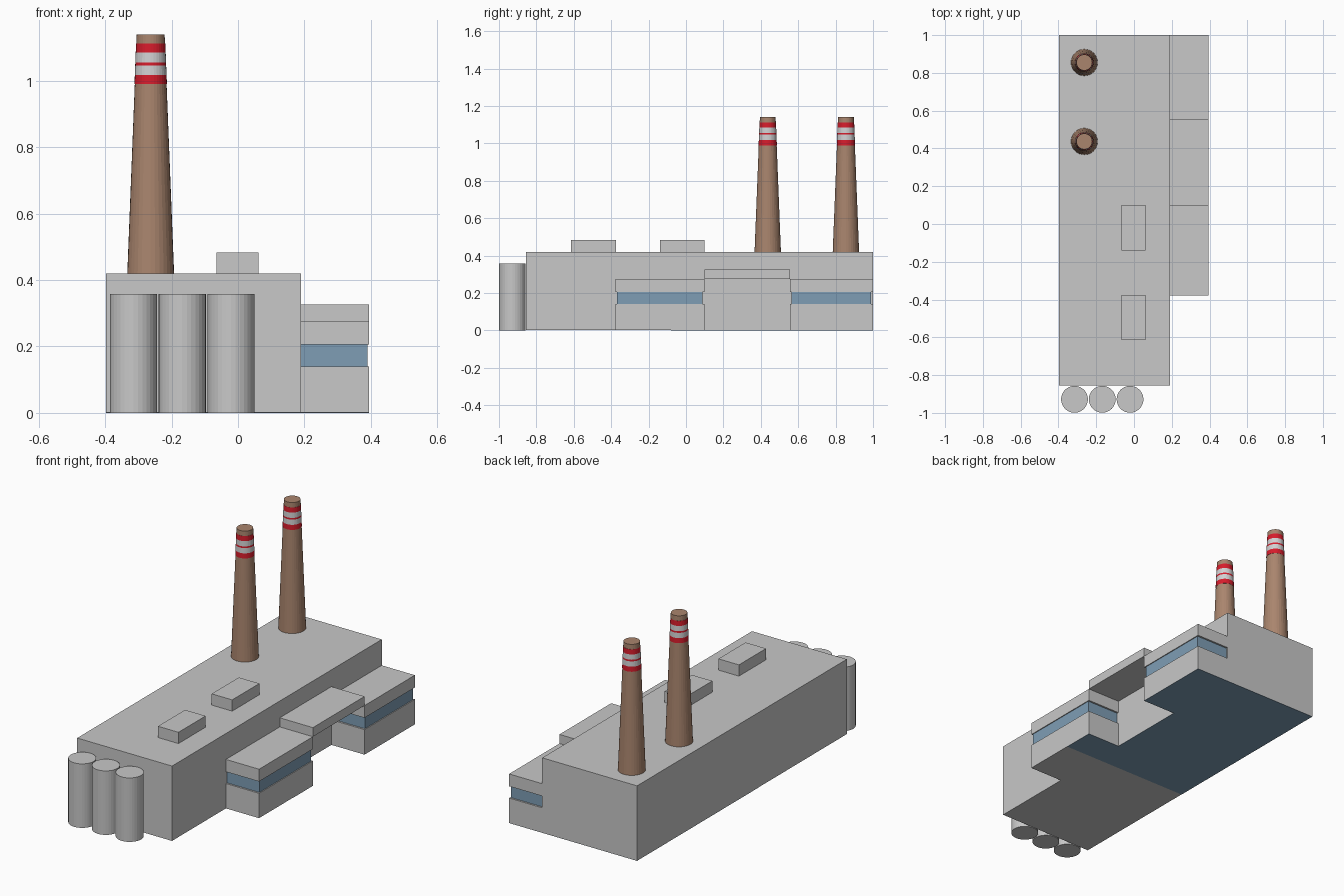
import bpy, bmesh, math

if "Cube" in bpy.data.objects:
    bpy.data.objects.remove(bpy.data.objects["Cube"])

def material(name, rgb):
    m = bpy.data.materials.new(name)
    m.diffuse_color = (*rgb, 1.0)
    m.use_nodes = True
    m.node_tree.nodes["Principled BSDF"].inputs["Base Color"].default_value = m.diffuse_color
    return m

GREY = material("concrete grey", (0.58, 0.58, 0.58))
BLUE = material("window blue", (0.21, 0.34, 0.46))
BROWN = material("brick brown", (0.40, 0.235, 0.155))
RED = material("stripe red", (0.68, 0.012, 0.025))
WHITE = material("stripe white", (0.64, 0.64, 0.65))

def finish(name, bm, mats):
    bmesh.ops.recalc_face_normals(bm, faces=bm.faces[:])
    me = bpy.data.meshes.new(name)
    bm.to_mesh(me)
    bm.free()
    for m in mats:
        me.materials.append(m)
    ob = bpy.data.objects.new(name, me)
    bpy.context.collection.objects.link(ob)
    return ob

def box(name, x, y, z, mat):
    bm = bmesh.new()
    bmesh.ops.create_cube(bm, size=1)
    for v in bm.verts:
        for i, (lo, hi) in enumerate((x, y, z)):
            v.co[i] = hi if v.co[i] > 0 else lo
    return finish(name, bm, [mat])

def lathe(name, cx, cy, profile, mats, seg=32):
    """Capped round tower; profile rows are (radius, z, material of the ring above)."""
    bm = bmesh.new()
    rings = [[bm.verts.new((cx + r * math.cos(2 * math.pi * k / seg),
                            cy + r * math.sin(2 * math.pi * k / seg), z))
              for k in range(seg)] for r, z, _ in profile]
    for i in range(len(rings) - 1):
        for k in range(seg):
            n = (k + 1) % seg
            f = bm.faces.new((rings[i][k], rings[i][n], rings[i + 1][n], rings[i + 1][k]))
            f.material_index = profile[i][2]
    bm.faces.new(rings[0][::-1])
    bm.faces.new(rings[-1])
    return finish(name, bm, mats)

# Main hall
box("main_hall", (-0.397, 0.19), (-0.855, 1.0), (0.001, 0.42), GREY)

# Rooftop units
for i, y in enumerate((-0.615, -0.14)):
    box(f"roof_unit_{i + 1}", (-0.065, 0.062), (y, y + 0.24), (0.415, 0.483), GREY)

# Side wings: lower block, recessed window band, upper block
for i, (y0, y1) in enumerate(((-0.378, 0.098), (0.555, 1.0))):
    x = (0.185, 0.395)
    box(f"wing_{i + 1}_lower", x, (y0, y1), (0.001, 0.14), GREY)
    box(f"wing_{i + 1}_window", (0.185, 0.39), (y0 + 0.01, y1 - 0.01), (0.135, 0.21), BLUE)
    box(f"wing_{i + 1}_upper", x, (y0, y1), (0.206, 0.275), GREY)
    # Blue underside panel of the wing
    box(f"wing_{i + 1}_underside", (0.19, 0.395), (max(y0, -0.08), y1), (0.0, 0.002), BLUE)

# Raised slab bridging the two wings
box("bridge_roof", (0.185, 0.395), (0.098, 0.555), (0.275, 0.326), GREY)

# Blue underside panel of the hall
box("hall_underside", (-0.397, 0.19), (-0.08, 1.0), (0.0, 0.002), BLUE)

# Storage silos along the front
for i in range(3):
    lathe(f"silo_{i + 1}", -0.315 + 0.147 * i, -0.928,
          [(0.071, 0.0, 0), (0.071, 0.358, 0)], [GREY])

# Tapered chimneys with painted bands standing slightly proud
bands = [(0.990, 1), (1.018, 2), (1.047, 1), (1.056, 2), (1.085, 1), (1.113, 0)]

def radius(z):
    return 0.0705 + (0.042 - 0.0705) * (z - 0.42) / 0.72

profile = [(radius(0.415), 0.415, 0), (radius(0.99), 0.99, 0)]
profile += [(radius(z) + 0.001, z, m) for z, m in bands[:-1]]
profile += [(radius(1.113) + 0.001, 1.113, 0), (radius(1.113), 1.113, 0), (0.042, 1.14, 0)]
for i, y in enumerate((0.437, 0.855)):
    lathe(f"chimney_{i + 1}", -0.263, y, profile, [BROWN, RED, WHITE])
